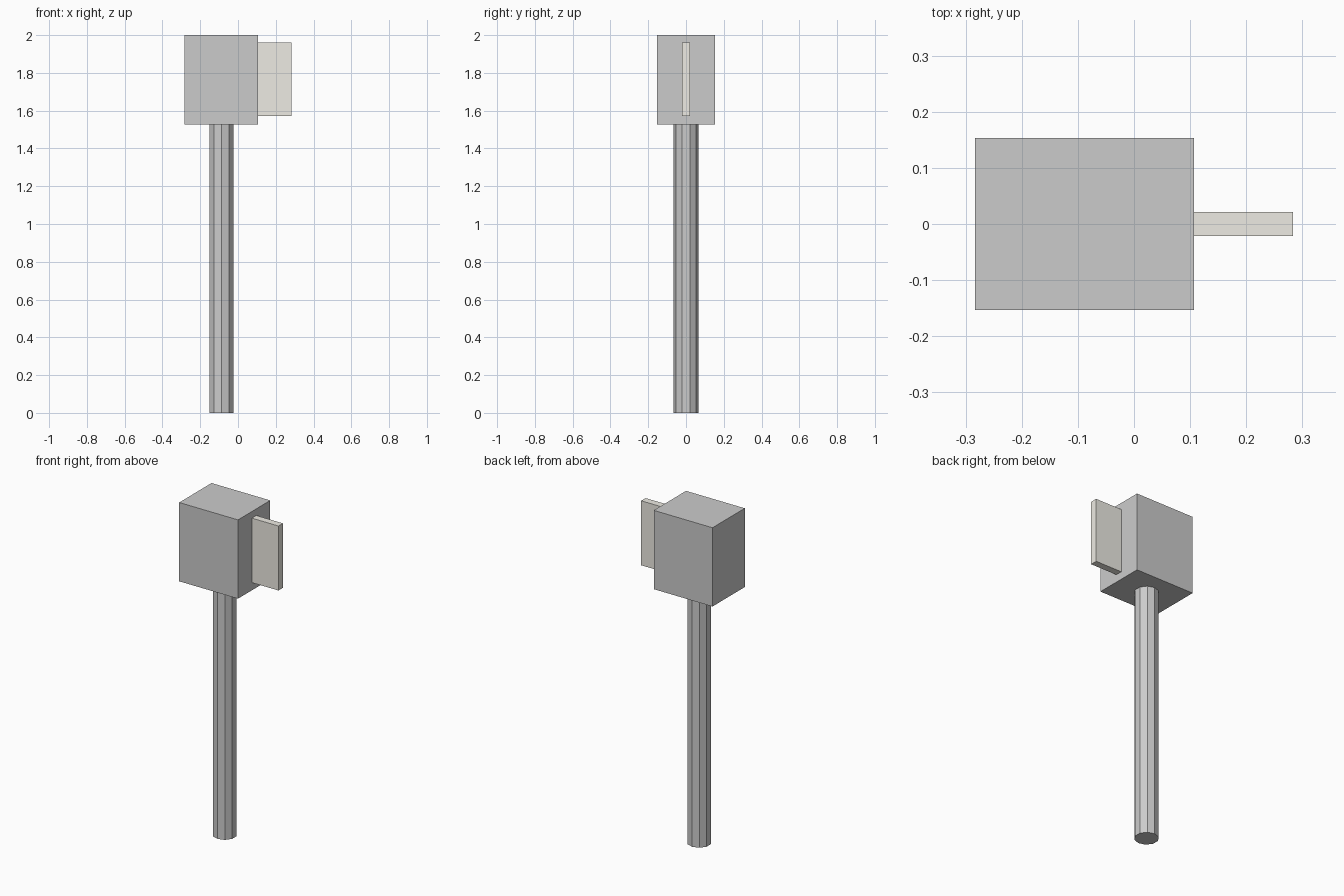
import bpy

if "Cube" in bpy.data.objects:
    bpy.data.objects.remove(bpy.data.objects["Cube"])


def box(name, lo, hi):
    """Axis-aligned box between two corners."""
    centre = [(a + b) / 2 for a, b in zip(lo, hi)]
    bpy.ops.mesh.primitive_cube_add(size=1, location=centre)
    obj = bpy.context.object
    obj.name = name
    obj.scale = [b - a for a, b in zip(lo, hi)]
    bpy.ops.object.transform_apply(location=False, rotation=False, scale=True)
    return obj


HEAD_BOTTOM = 1.527
HEAD_X = (-0.283, 0.107)

# Ten-sided post, centred under the head
bpy.ops.mesh.primitive_cylinder_add(
    vertices=10, radius=0.067, depth=HEAD_BOTTOM,
    location=(sum(HEAD_X) / 2, 0, HEAD_BOTTOM / 2))
bpy.context.object.name = "post"

# Block-shaped head
box("head", (HEAD_X[0], -0.153, HEAD_BOTTOM), (HEAD_X[1], 0.153, 2.0))

# Thin pale plate standing out from the right side of the head
plate = box("plate", (HEAD_X[1] - 0.002, -0.021, 1.573), (0.283, 0.021, 1.96))
pale = bpy.data.materials.new("pale_stone")
pale.diffuse_color = (0.85, 0.83, 0.77, 1)
pale.use_nodes = True
pale.node_tree.nodes["Principled BSDF"].inputs["Base Color"].default_value = pale.diffuse_color
plate.data.materials.append(pale)
